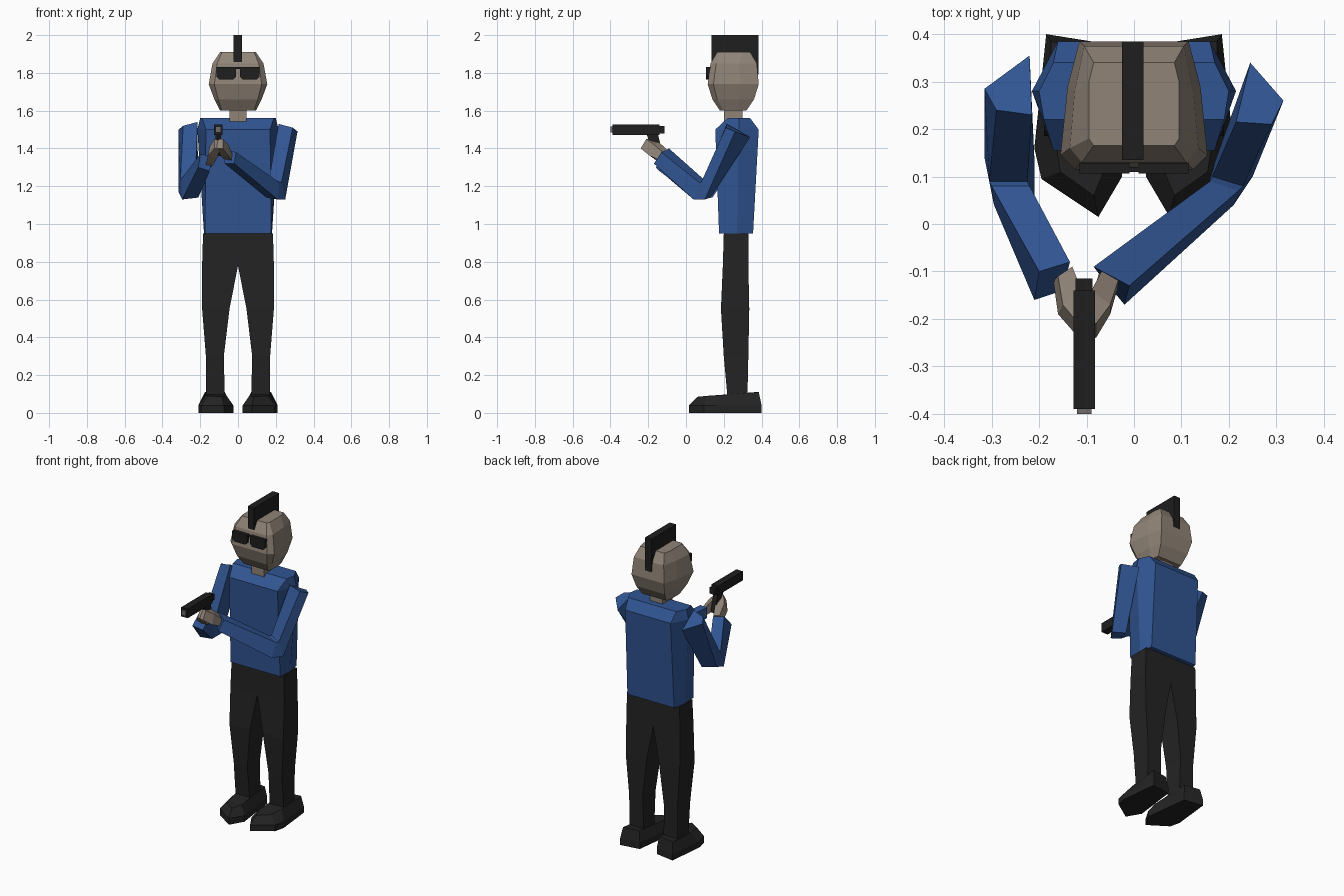
import bpy
import bmesh

cube = bpy.data.objects.get("Cube")
if cube:
    bpy.data.objects.remove(cube, do_unlink=True)


def material(name, red, green, blue):
    mat = bpy.data.materials.new(name)
    mat.use_nodes = True
    colour = (red, green, blue, 1)
    mat.diffuse_color = colour
    shader = next(n for n in mat.node_tree.nodes if n.type == "BSDF_PRINCIPLED")
    shader.inputs["Base Color"].default_value = colour
    return mat


shirt = material("blue shirt", .03, .09, .29)
skin = material("skin", .28, .23, .185)
black = material("black cloth", .017, .017, .017)
dark = material("near black", .013, .013, .013)
metal = material("grey metal", .15, .145, .14)


def loft(name, rings, mat, side=1):
    """Flat-shaded skin through closed rings, capped at both ends.
    Points are given in hundredths; side=-1 mirrors across x."""
    bm = bmesh.new()
    loops = [[bm.verts.new((side * x / 100, y / 100, z / 100)) for x, y, z in ring]
             for ring in rings]
    count = len(loops[0])
    for lower, upper in zip(loops, loops[1:]):
        for i in range(count):
            j = (i + 1) % count
            bm.faces.new((lower[i], lower[j], upper[j], upper[i]))
    bm.faces.new(loops[0])
    bm.faces.new(loops[-1])
    bmesh.ops.recalc_face_normals(bm, faces=bm.faces)
    mesh = bpy.data.meshes.new(name)
    bm.to_mesh(mesh)
    bm.free()
    mesh.materials.append(mat)
    obj = bpy.data.objects.new(name, mesh)
    bpy.context.collection.objects.link(obj)
    return obj


def rect(z, x0, x1, y0, y1):
    """Rectangular horizontal ring."""
    return [(x0, y0, z), (x1, y0, z), (x1, y1, z), (x0, y1, z)]


def mirrored(z, *half):
    """Symmetric horizontal ring from points listed front to back."""
    return ([(x, y, z) for x, y in half]
            + [(-x, y, z) for x, y in reversed(half)])


def box(name, mat, x, y, z):
    """Box from its (low, high) extents on each axis."""
    return loft(name, [rect(level, *x, *y) for level in z], mat)


# Torso with sloped shoulders
loft("torso", [
    mirrored(95, (17.5, 17.5), (18, 27), (16.5, 35.5)),
    mirrored(150, (17, 15.5), (21.5, 28), (16, 38.5)),
    mirrored(156, (19, 22), (20, 28), (17, 34)),
], shirt)

# Neck and faceted head
box("neck", skin, (-4.5, 4.5), (20, 30), (153, 162))
loft("head", [
    mirrored(160, (8.5, 18), (9.5, 20), (9.5, 27), (8.5, 32)),
    mirrored(166, (10.5, 14), (12.5, 16.5), (12, 28), (10, 36)),
    mirrored(174, (12.5, 11.5), (15.5, 14.5), (14, 29), (11.5, 38.5)),
    mirrored(185, (11, 13), (13.5, 16), (12.5, 28), (10.5, 37.5)),
    mirrored(191, (8.5, 16.5), (9.5, 18), (9.5, 30), (8.5, 34)),
], skin)

# Hair crest: side outline extruded across x
crest = [(13.5, 200), (38.5, 200), (38.5, 179), (34, 184), (13.5, 184)]
loft("hair_crest", [[(x, y, z) for y, z in crest] for x in (-2.5, 2)], dark)

# Dark glasses with clipped lower corners
lens = [(1, 183), (11.5, 183), (11.5, 178), (10, 176.5), (2.5, 176.5), (1, 178)]
for label, side in (("left", 1), ("right", -1)):
    loft(label + "_lens", [[(x, y, z) for x, z in lens] for y in (10.6, 13)],
         dark, side)
box("glasses_bridge", dark, (-2, 2), (11, 12), (182, 183))

# Legs and shoes
sole = [(7.5, 1.5), (19.5, 9.5), (21, 16), (18.5, 40), (6, 38), (2.5, 10)]
upper = [(8.5, 6, 8.5), (15.5, 11, 9), (17, 20, 9.5),
         (17.5, 38.5, 11), (7, 37, 11), (6, 12, 9)]
for label, side in (("left", 1), ("right", -1)):
    loft(label + "_leg", [
        rect(95, 0, 18.5, 20, 33),
        rect(78, 0, 19, 19.5, 33),
        rect(55, 4.5, 19, 18.5, 33.5),
        rect(30, 7.5, 17, 20, 33),
        rect(8, 7, 17, 22, 32.5),
    ], black, side)
    loft(label + "_shoe", [
        [(x, y, 0) for x, y in sole],
        [(x, y, 4) for x, y in sole],
        upper,
    ], black, side)

# Bent arms; each ring runs inner back, outer back, outer front, inner front
loft("right_arm", [
    [(-22, 35.5, 146), (-31.5, 28.5, 150), (-29, 24, 152), (-21.5, 23, 154)],
    [(-21, 14, 114), (-31.5, 14, 117), (-30.5, 9, 124), (-22.5, 9, 124)],
    [(-21, 4, 114), (-29.5, 4, 113), (-30, 8, 124), (-22, 8, 124)],
    [(-15, -14, 128), (-21, -16, 130), (-20, -10, 137), (-13.5, -8, 136)],
], shirt)
loft("left_arm", [
    [(24.5, 34, 146), (31.5, 26, 149), (29, 21, 151), (21.5, 21.5, 153)],
    [(17, 13, 114), (25, 10, 113), (23, 8, 122), (16.5, 10, 124)],
    [(15, 6, 114), (21, 4, 113), (22, 7, 122), (16, 9, 124)],
    [(-7, -11, 132), (-2, -17, 132), (-1, -13, 138), (-8.5, -9, 140)],
], shirt)

# Hands meeting around the grip
loft("right_hand", [
    [(-14, -10, 130), (-17, -12, 131), (-16, -11, 136), (-13, -9, 136)],
    [(-11, -17, 135), (-16, -19, 136), (-15, -17, 141), (-11, -14, 142)],
    [(-9.5, -22, 140), (-12.5, -23, 140), (-12.5, -20, 145), (-9.5, -19, 145)],
], skin)
loft("left_hand", [
    [(-7, -9, 134), (-3, -12, 133), (-3, -11, 137), (-6, -8.5, 138)],
    [(-9, -16, 136), (-5, -19, 136), (-5, -17, 142), (-9, -14, 143)],
    [(-11, -23, 140), (-8, -24, 140), (-8, -21, 145), (-11, -19, 145)],
], skin)

# Pistol
box("pistol_slide", dark, (-12.8, -8.2), (-39, -14), (147, 152.8))
box("pistol_rear", dark, (-12.3, -8.7), (-15, -11.5), (148, 152))
box("pistol_muzzle", metal, (-12, -9), (-40, -38), (148.5, 151.5))
loft("pistol_grip", [rect(136, -12, -9, -17, -12),
                     rect(148, -12, -9, -21, -15)], dark)
